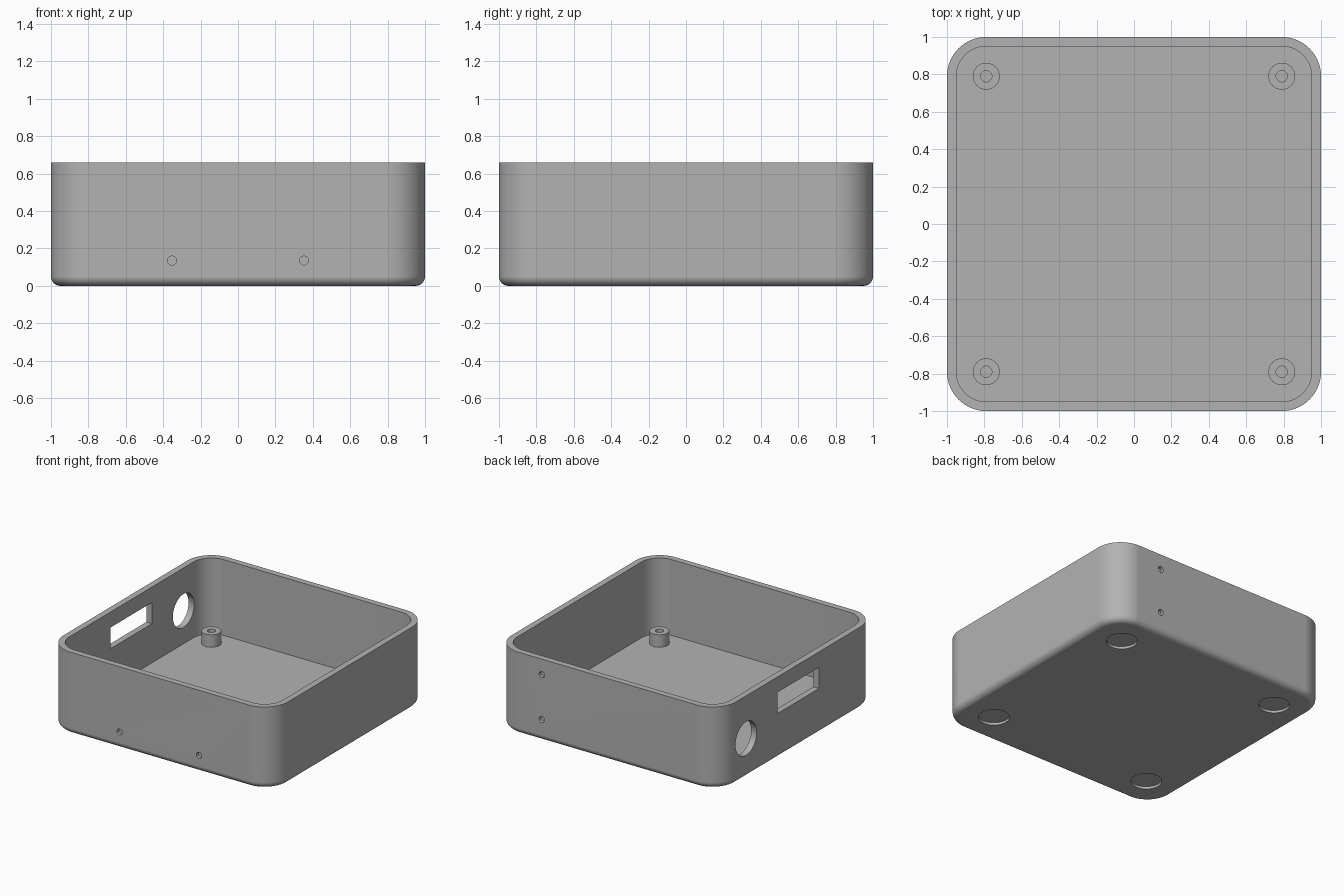
import bpy, bmesh
from math import sin, cos, pi
from mathutils import Matrix

cube = bpy.data.objects.get("Cube")
if cube:
    bpy.data.objects.remove(cube, do_unlink=True)

HEIGHT, WALL, FLOOR, CORNER, FILLET = 0.66, 0.05, 0.05, 0.21, 0.05
POST, FOOT = 0.79, 0.725

grey = bpy.data.materials.new("enclosure grey")
grey.use_nodes = True
grey.diffuse_color = (0.45, 0.45, 0.45, 1)
grey.node_tree.nodes["Principled BSDF"].inputs["Base Color"].default_value = grey.diffuse_color


def make_object(name, bm):
    bmesh.ops.recalc_face_normals(bm, faces=bm.faces)
    mesh = bpy.data.meshes.new(name)
    bm.to_mesh(mesh)
    bm.free()
    mesh.materials.append(grey)
    obj = bpy.data.objects.new(name, mesh)
    bpy.context.collection.objects.link(obj)
    return obj


def rounded_ring(bm, inset, z, steps=16):
    """Loop of vertices around a rounded square, inset from the outer wall."""
    centre, radius = 1 - CORNER, CORNER - inset
    ring = []
    for quarter, (sx, sy) in enumerate([(1, 1), (-1, 1), (-1, -1), (1, -1)]):
        for i in range(steps + 1):
            a = (quarter + i / steps) * pi / 2
            ring.append(bm.verts.new((sx * centre + radius * cos(a),
                                      sy * centre + radius * sin(a), z)))
    return ring


def cylinder(name, radius, depth, centre, axis="Z", sides=48):
    bm = bmesh.new()
    turn = {"Z": Matrix(), "X": Matrix.Rotation(pi / 2, 4, "Y"),
            "Y": Matrix.Rotation(pi / 2, 4, "X")}[axis]
    bmesh.ops.create_cone(bm, cap_ends=True, segments=sides, radius1=radius,
                          radius2=radius, depth=depth,
                          matrix=Matrix.Translation(centre) @ turn)
    return make_object(name, bm)


def box(name, size, centre):
    bm = bmesh.new()
    bmesh.ops.create_cube(bm, size=1, matrix=Matrix.Translation(centre) @ Matrix.Diagonal((*size, 1)))
    return make_object(name, bm)


def combine(target, tools, operation):
    """Apply a boolean for every tool, then remove the tools."""
    for tool in tools:
        mod = target.modifiers.new("boolean", "BOOLEAN")
        mod.operation, mod.object, mod.solver = operation, tool, "EXACT"
    graph = bpy.context.evaluated_depsgraph_get()
    target.data = bpy.data.meshes.new_from_object(target.evaluated_get(graph))
    target.modifiers.clear()
    for tool in tools:
        bpy.data.objects.remove(tool, do_unlink=True)


# Open tray: filleted bottom edge, straight wall, flat rim, inner wall, floor
bm = bmesh.new()
profile = []
for i in range(9):
    a = i / 8 * pi / 2
    profile.append((FILLET * (1 - sin(a)), FILLET * (1 - cos(a))))
profile += [(0, HEIGHT), (WALL, HEIGHT), (WALL, FLOOR)]
rings = [rounded_ring(bm, inset, z) for inset, z in profile]
for low, high in zip(rings, rings[1:]):
    for i in range(len(low)):
        j = (i + 1) % len(low)
        bm.faces.new((low[i], low[j], high[j], high[i]))
bm.faces.new(rings[0])
bm.faces.new(rings[-1])
tray = make_object("enclosure_tray", bm)

# Screw posts in the corners, rooted slightly in the floor
corners = [(x, y) for x in (-1, 1) for y in (-1, 1)]
combine(tray, [cylinder("screw_post", 0.072, 0.11, (x * POST, y * POST, 0.095))
               for x, y in corners], "UNION")

# Screw holes, foot recesses, side openings and shallow pilot holes
cutters = []
for x, y in corners:
    cutters.append(cylinder("screw_hole", 0.03, 0.2, (x * POST, y * POST, 0.155), sides=32))
    cutters.append(cylinder("foot_recess", 0.113, 0.04, (x * FOOT, y * FOOT, 0)))
cutters.append(cylinder("round_port", 0.135, 0.2, (-1, 0.664, 0.316), "X"))
cutters.append(box("slot_port", (0.2, 0.527, 0.17), (-1, 0, 0.45)))
for x in (-0.353, 0.353):
    cutters.append(cylinder("front_pilot_hole", 0.024, 0.05, (x, -1, 0.135), "Y", 24))
for z in (0.174, 0.535):
    cutters.append(cylinder("back_pilot_hole", 0.024, 0.05, (0.583, 1, z), "Y", 24))
combine(tray, cutters, "DIFFERENCE")

# Smooth curves with crisp edges and flat large faces
bpy.ops.object.select_all(action="DESELECT")
tray.select_set(True)
bpy.context.view_layer.objects.active = tray
bpy.ops.object.shade_smooth_by_angle(angle=pi / 6)
weighted = tray.modifiers.new("weighted normals", "WEIGHTED_NORMAL")
weighted.keep_sharp = True
